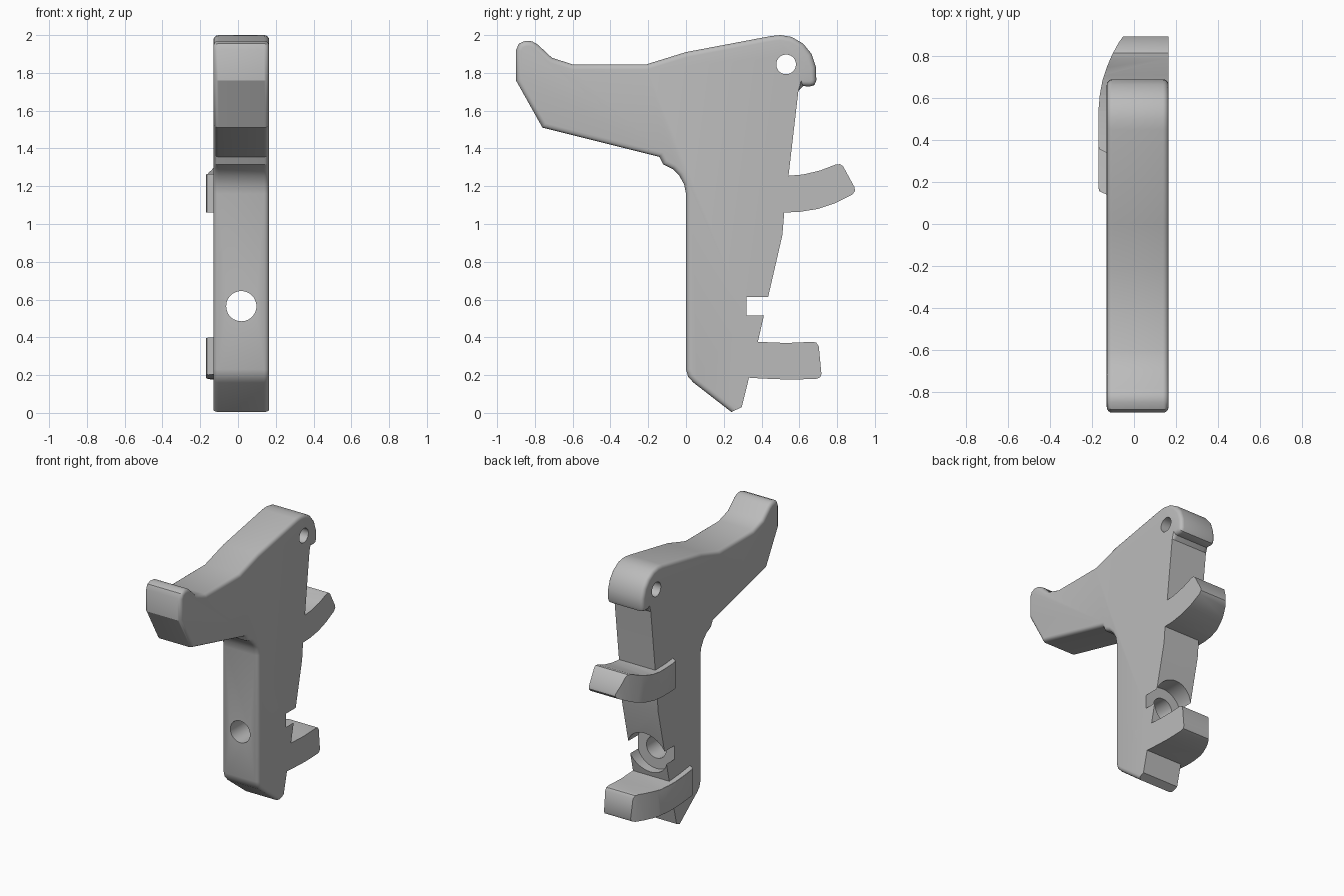
import bpy, bmesh, math
from mathutils import Matrix

if "Cube" in bpy.data.objects:
    bpy.data.objects.remove(bpy.data.objects["Cube"])

grey = bpy.data.materials.new("plain_grey")
grey.use_nodes = True
grey.diffuse_color = (0.5, 0.5, 0.5, 1)
grey.node_tree.nodes["Principled BSDF"].inputs["Base Color"].default_value = (0.5, 0.5, 0.5, 1)

LEFT, RIGHT = 0.165, -0.13
MID = (LEFT + RIGHT) / 2


def add_object(name, bm):
    bmesh.ops.recalc_face_normals(bm, faces=bm.faces)
    mesh = bpy.data.meshes.new(name)
    bm.to_mesh(mesh)
    bm.free()
    mesh.materials.append(grey)
    obj = bpy.data.objects.new(name, mesh)
    bpy.context.collection.objects.link(obj)
    return obj


def prism(points, axis, low, high):
    """Extrude a (y, z) outline along x, or an (x, y) outline along z."""
    bm = bmesh.new()
    place = (lambda p: (low, *p)) if axis == "x" else (lambda p: (*p, low))
    face = bm.faces.new([bm.verts.new(place(p)) for p in points])
    new = bmesh.ops.extrude_face_region(bm, geom=[face])["geom"]
    move = (high - low, 0, 0) if axis == "x" else (0, 0, high - low)
    bmesh.ops.translate(bm, vec=move, verts=[v for v in new if isinstance(v, bmesh.types.BMVert)])
    bmesh.ops.recalc_face_normals(bm, faces=bm.faces)
    return bm


def cylinder(name, radius, depth, centre, axis):
    bm = bmesh.new()
    turn = Matrix.Rotation(math.pi / 2, 4, "Y" if axis == "x" else "X")
    bmesh.ops.create_cone(bm, cap_ends=True, segments=48, radius1=radius, radius2=radius,
                          depth=depth, matrix=Matrix.Translation(centre) @ turn)
    return add_object(name, bm)


def boolean(obj, tool, operation):
    mod = obj.modifiers.new("cut", "BOOLEAN")
    mod.operation, mod.object, mod.solver = operation, tool, "EXACT"
    bpy.context.view_layer.objects.active = obj
    bpy.ops.object.modifier_apply(modifier=mod.name)
    bpy.data.objects.remove(tool)


def smooth(obj):
    bpy.ops.object.select_all(action="DESELECT")
    obj.select_set(True)
    bpy.context.view_layer.objects.active = obj
    bpy.ops.object.shade_smooth_by_angle(angle=math.radians(28))


# Body: the rounded outline runs from the foot, up the front and over the head
rounded = [(0.24, 0.005), (0.04, 0.16), (0.012, 0.19), (0, 0.23), (0, 1.16), (-0.01, 1.21),
           (-0.035, 1.255), (-0.07, 1.29), (-0.12, 1.315), (-0.14, 1.355), (-0.76, 1.51),
           (-0.90, 1.76), (-0.90, 1.92), (-0.885, 1.955), (-0.85, 1.97), (-0.815, 1.967),
           (-0.785, 1.95), (-0.71, 1.88), (-0.60, 1.845), (-0.21, 1.845), (0, 1.91),
           (0.45, 1.995), (0.50, 2.0), (0.56, 1.99), (0.62, 1.955), (0.665, 1.90),
           (0.688, 1.83), (0.69, 1.76), (0.68, 1.735), (0.655, 1.728), (0.62, 1.73),
           (0.595, 1.705)]
back = [(0.52, 1.06), (0.51, 0.94), (0.38, 0.375), (0.295, 0.03)]
bm = prism(rounded + back, "x", RIGHT, LEFT)
soft = {(round(y, 3), round(z, 3)) for y, z in rounded}
edges = [e for e in bm.edges
         if abs(e.verts[0].co.x - e.verts[1].co.x) < 0.001
         and all((round(v.co.y, 3), round(v.co.z, 3)) in soft for v in e.verts)]
bmesh.ops.bevel(bm, geom=edges, offset=0.027, segments=4, profile=0.5,
                affect="EDGES", clamp_overlap=False)
body = add_object("body", bm)

# Pivot hole, screw hole and the wide recess behind it
boolean(body, cylinder("pivot_hole", 0.052, 1, (MID, 0.53, 1.845), "x"), "DIFFERENCE")
boolean(body, cylinder("screw_hole", 0.08, 1.2, (MID, 0.3, 0.565), "y"), "DIFFERENCE")
boolean(body, cylinder("screw_recess", 0.156, 0.4, (MID, 0.52, 0.565), "y"), "DIFFERENCE")
smooth(body)


# Hooks: a side outline intersected with a plan that curves round at the back
def hook(name, side, end, start):
    plan = [(LEFT, start + 0.06), (LEFT, end), (-0.05, end), (-0.075, end - 0.035),
            (-0.105, end - 0.09), (-0.13, end - 0.15), (-0.15, end - 0.21),
            (-0.163, end - 0.28), (-0.17, end - 0.36), (-0.17, start + 0.03),
            (-0.163, start + 0.015), (-0.13, start), (-0.09, start)]
    obj = add_object(name, prism(side, "x", -0.3, LEFT))
    boolean(obj, add_object("hook_plan", prism(plan, "z", -0.5, 2)), "INTERSECT")
    bm = bmesh.new()
    bm.from_mesh(obj.data)
    # Round the long edges of the outer side lip
    lip = [e for e in bm.edges if len(e.link_faces) == 2 and all(v.co.x < -0.14 for v in e.verts)
           and abs(e.verts[0].co.y - e.verts[1].co.y) > 0.01
           and e.calc_face_angle(0) > 1]
    bmesh.ops.bevel(bm, geom=lip, offset=0.018, segments=3, profile=0.5, affect="EDGES",
                    clamp_overlap=True)
    bm.to_mesh(obj.data)
    bm.free()
    smooth(obj)


hook("upper_hook", [(0.30, 1.27), (0.42, 1.258), (0.54, 1.255), (0.62, 1.262), (0.71, 1.283),
                    (0.79, 1.314), (0.815, 1.317), (0.832, 1.305), (0.892, 1.195),
                    (0.895, 1.175), (0.88, 1.155), (0.79, 1.11), (0.70, 1.08), (0.60, 1.064),
                    (0.50, 1.06), (0.30, 1.062)], 0.897, 0.34)
hook("lower_hook", [(0.10, 0.405), (0.25, 0.386), (0.38, 0.376), (0.53, 0.37), (0.67, 0.376),
                    (0.69, 0.372), (0.703, 0.352), (0.717, 0.205), (0.71, 0.188),
                    (0.69, 0.18), (0.55, 0.176), (0.40, 0.182), (0.25, 0.192),
                    (0.10, 0.207)], 0.718, 0.14)
